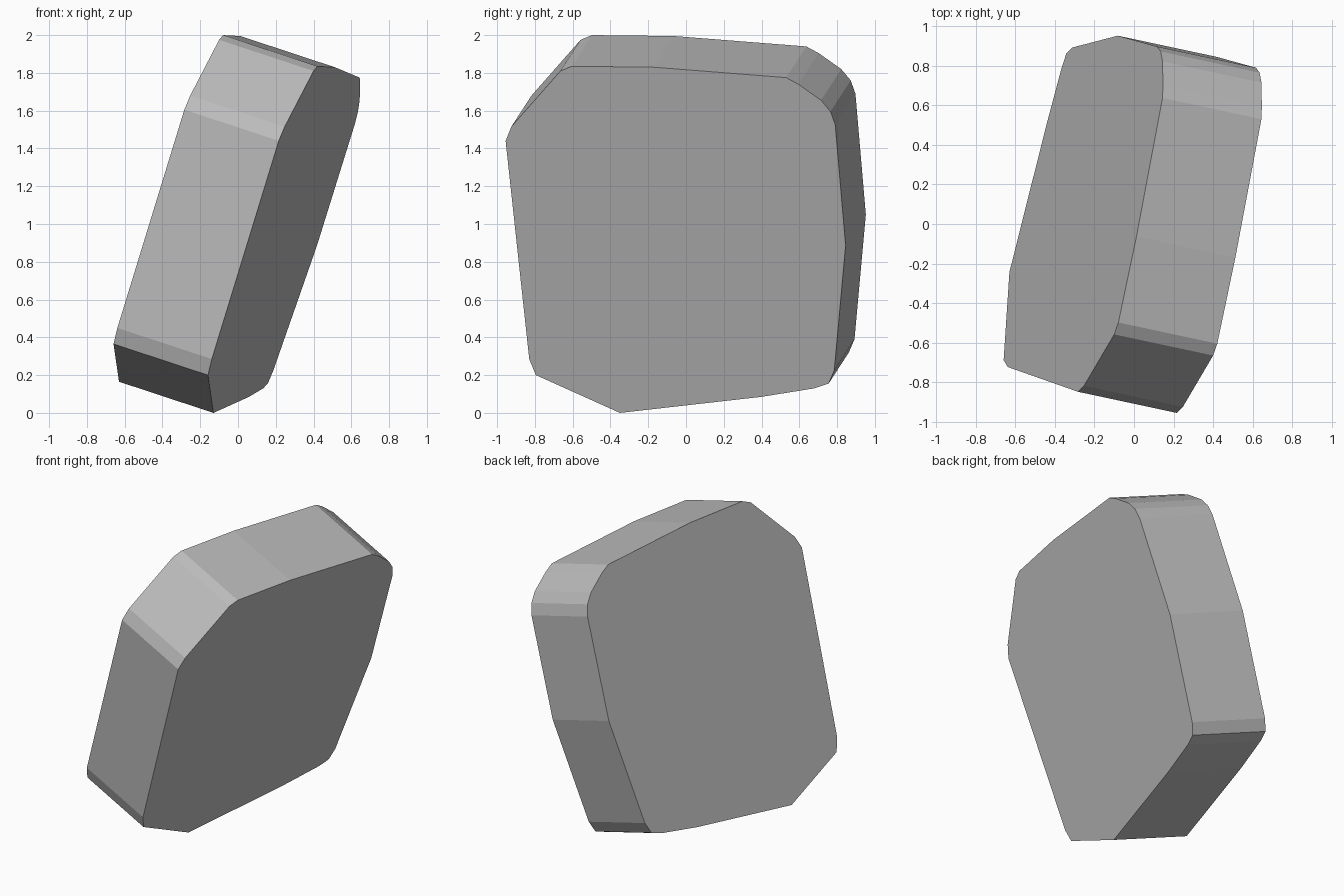
import bpy
import bmesh
from mathutils import Vector

default_cube = bpy.data.objects.get("Cube")
if default_cube:
    bpy.data.objects.remove(default_cube, do_unlink=True)


def make_material(name, colour):
    material = bpy.data.materials.new(name)
    material.use_nodes = True
    material.diffuse_color = colour
    shader = next(n for n in material.node_tree.nodes if n.type == "BSDF_PRINCIPLED")
    shader.inputs["Base Color"].default_value = colour
    return material


def make_slab(name, outline, base_x, thickness, material):
    """Lay a (y, z) outline on the tilted plane, then extrude it square to that plane."""
    normal = thickness.normalized()
    origin = Vector((base_x, 0, 0))
    bm = bmesh.new()
    corners = []
    for y, z in outline:
        x = base_x - (normal.y * y + normal.z * z) / normal.x
        corners.append(bm.verts.new((x, y, z)))
    face = bm.faces.new(corners)
    extruded = bmesh.ops.extrude_face_region(bm, geom=[face], use_keep_orig=True)
    moved = [g for g in extruded["geom"] if isinstance(g, bmesh.types.BMVert)]
    bmesh.ops.translate(bm, verts=moved, vec=thickness)
    bmesh.ops.recalc_face_normals(bm, faces=bm.faces[:])
    mesh = bpy.data.meshes.new(name)
    bm.to_mesh(mesh)
    bm.free()
    mesh.materials.append(material)
    slab = bpy.data.objects.new(name, mesh)
    bpy.context.collection.objects.link(slab)
    return slab


# Rounded, irregular outline of the slab, one row per corner
outline = [
    (-.35, 0), (.4, .085), (.68, .13), (.755, .155),
    (.785, .225), (.845, .885), (.79, 1.525), (.765, 1.595),
    (.715, 1.655), (.595, 1.74), (.53, 1.775), (-.17, 1.83),
    (-.605, 1.835), (-.665, 1.81), (-.925, 1.515), (-.955, 1.44),
    (-.83, .285), (-.795, .2),
]

# Leaning stone slab
grey = make_material("stone grey", (.5, .5, .5, 1))
make_slab("stone_slab", outline, -.055, Vector((-.5, .107, .165)), grey)
